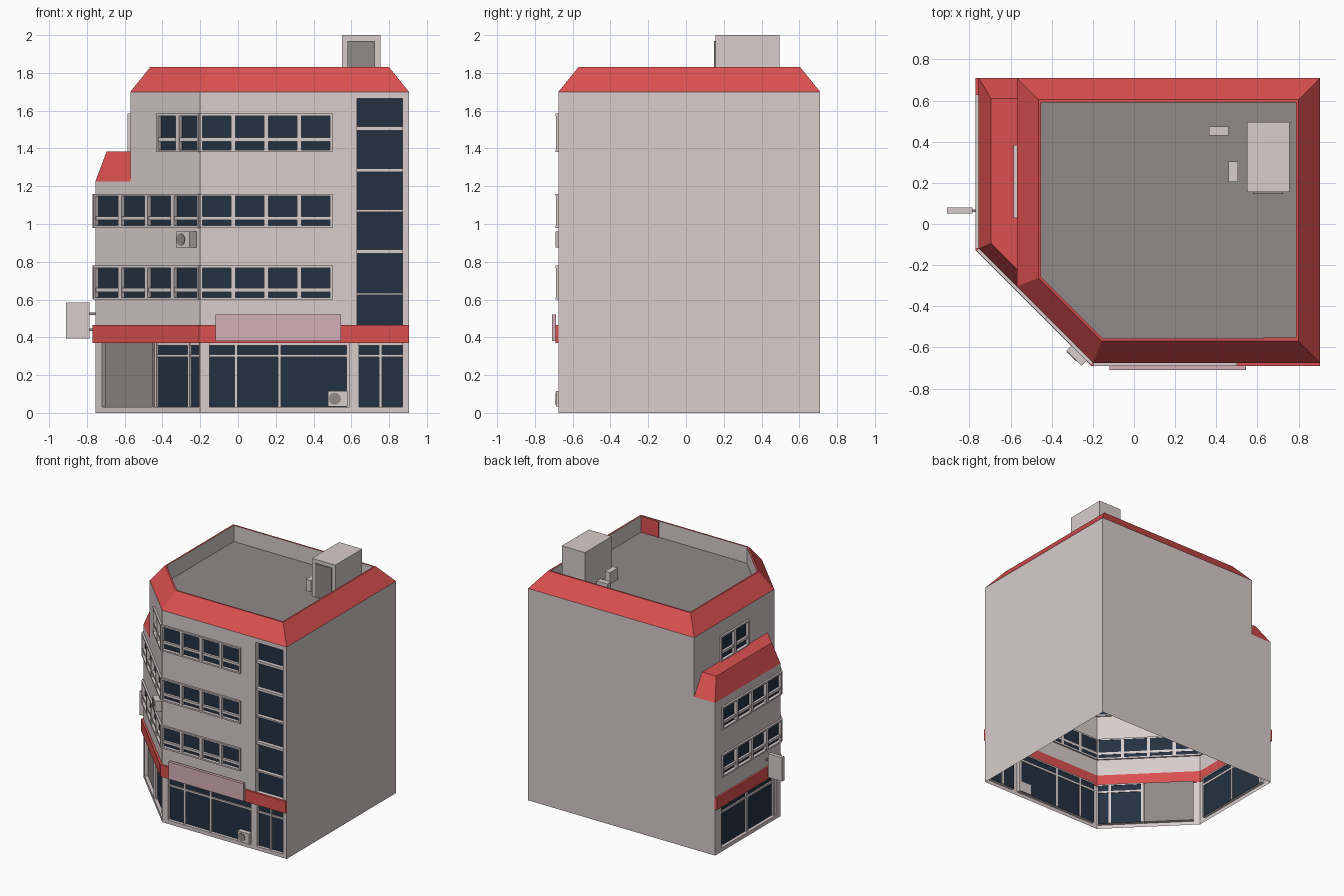
import bpy, bmesh, math
from mathutils import Matrix, Vector

if "Cube" in bpy.data.objects:
    bpy.data.objects.remove(bpy.data.objects["Cube"])


def material(name, rgb):
    m = bpy.data.materials.new(name)
    lin = [(c / 255 / 12.92 if c < 11 else ((c / 255 + 0.055) / 1.055) ** 2.4) for c in rgb]
    m.diffuse_color = (*lin, 1)
    m.use_nodes = True
    m.node_tree.nodes["Principled BSDF"].inputs["Base Color"].default_value = m.diffuse_color
    return m


WALL = material("pale wall", (215, 204, 203))
RED = material("red trim", (220, 80, 80))
PINK = material("pink sign", (215, 176, 185))
GLASS = material("dark glass", (36, 49, 66))
GREY = material("grey roof", (144, 136, 135))


def finish(name, bm, mats, matrix=Matrix()):
    mesh = bpy.data.meshes.new(name)
    bm.to_mesh(mesh)
    bm.free()
    for m in mats:
        mesh.materials.append(m)
    ob = bpy.data.objects.new(name, mesh)
    ob.matrix_world = matrix
    bpy.context.collection.objects.link(ob)
    return ob


def facade(x, y, dx, dy):
    """Local frame of a wall: along the wall, up, outward."""
    d = Vector((dx, dy, 0)).normalized()
    up = Vector((0, 0, 1))
    n = d.cross(up)
    return Matrix(((d.x, 0, n.x, x), (d.y, 0, n.y, y), (0, 1, 0, 0), (0, 0, 0, 1)))


def boxes(name, items, mat, frame=Matrix()):
    """Boxes given as (a0, a1, b0, b1, c0, c1) in the local frame."""
    bm = bmesh.new()
    for a0, a1, b0, b1, c0, c1 in items:
        m = Matrix.Translation(((a0 + a1) / 2, (b0 + b1) / 2, (c0 + c1) / 2)) \
            @ Matrix.Diagonal((a1 - a0, b1 - b0, c1 - c0, 1))
        bmesh.ops.create_cube(bm, size=1, matrix=m)
    return finish(name, bm, [mat], frame)


def wall(name, frame, length, z0, z1, holes=()):
    """Wall sheet with recessed panes; hole = (u0, u1, z0, z1, depth, slot), depth 0 = void."""
    bm = bmesh.new()

    def quad(pts, slot=0):
        bm.faces.new([bm.verts.new(p) for p in pts]).material_index = slot

    us = sorted({0, length, *[h[0] for h in holes], *[h[1] for h in holes]})
    zs = sorted({z0, z1, *[h[2] for h in holes], *[h[3] for h in holes]})
    for a, b in zip(us, us[1:]):
        for c, d in zip(zs, zs[1:]):
            mu, mz = (a + b) / 2, (c + d) / 2
            if not any(h[0] < mu < h[1] and h[2] < mz < h[3] for h in holes):
                quad([(a, c, 0), (b, c, 0), (b, d, 0), (a, d, 0)])
    for a, b, c, d, dep, slot in holes:
        if dep:
            ring = [(a, c), (b, c), (b, d), (a, d)]
            quad([(u, z, -dep) for u, z in ring], slot)
            for p, q in zip(ring, ring[1:] + ring[:1]):
                quad([(*p, 0), (*q, 0), (*q, -dep), (*p, -dep)])
    bmesh.ops.remove_doubles(bm, verts=bm.verts, dist=1e-5)
    return finish(name, bm, [WALL, GLASS, GREY], frame)


def loft(name, rings, slots, mats, cap):
    """Skin a stack of polygon rings and close the last one."""
    bm = bmesh.new()
    vs = [[bm.verts.new((x, y, z)) for x, y in poly] for poly, z in rings]
    for lo, hi, s in zip(vs, vs[1:], slots):
        for i in range(len(lo)):
            j = (i + 1) % len(lo)
            bm.faces.new((lo[i], lo[j], hi[j], hi[i])).material_index = s
    bm.faces.new(vs[-1]).material_index = cap
    return finish(name, bm, mats)


def inset(poly, d):
    """Move every edge of a counter-clockwise polygon inward by d."""
    out = []
    for i, p in enumerate(poly):
        p = Vector(p)
        e = (p - Vector(poly[i - 1])).normalized()
        f = (Vector(poly[(i + 1) % len(poly)]) - p).normalized()
        n, m = Vector((-e.y, e.x)), Vector((-f.y, f.x))
        q = p + (n + m) * d / (1 + n.dot(m))
        out.append((q.x, q.y))
    return out


FRONT = facade(-0.20, -0.675, 1, 0)
CORNER = facade(-0.755, -0.12, 1, -1)
LEFT = facade(-0.755, 0.71, 0, -1)
LEFT_TOP = facade(-0.57, 0.71, 0, -1)
CLEN = 0.785

# upper window rows: bottom, top, transom height
ROWS = [(0.60, 0.78, 0.04), (0.98, 1.16, 0.04), (1.38, 1.585, 0.057)]


def band(name, frame, u0, u1, n, row):
    """Framed window strip of n bays; returns the hole for the wall."""
    z0, z1, t = row
    p, a, b = (u1 - u0) / n, -0.012, 0.015
    bars = [(u0, u1, z0, z0 + 0.012, a, b), (u0, u1, z1 - 0.012, z1, a, b),
            (u0, u1, z0 + t, z0 + t + 0.02, a, 0.008)]
    for i in range(n + 1):
        m = u0 + i * p
        bars.append((max(u0, m - 0.012), min(u1, m + 0.012), z0, z1, a, b - 0.001))
    boxes(name, bars, WALL, frame)
    return (u0 + 0.004, u1 - 0.004, z0 + 0.004, z1 - 0.004, 0.01, 1)


def shopfront(name, frame, u0, u1, mullions, slot=1):
    """Ground floor opening with mullions and a transom."""
    bars = [(m - 0.008, m + 0.008, 0.03, 0.37, -0.03, -0.012) for m in mullions]
    if slot == 1:
        bars += [(u0, u1, 0.295, 0.31, -0.03, -0.014), (u0, u1, 0.358, 0.37, -0.03, -0.014)]
        boxes(name, bars, WALL, frame)
    return (u0, u1, 0.03, 0.37, 0.025, slot)


# front wall, with the tall stair window
holes = [band("front_window_frame", FRONT, 0.0, 0.70, 4, r) for r in ROWS]
holes += [shopfront("front_shop_frame", FRONT, 0.05, 0.79, [0.19, 0.42, 0.782]),
          shopfront("entrance_frame", FRONT, 0.84, 1.07, [0.955]),
          (0.83, 1.07, 0.46, 1.665, 0.04, 1)]
wall("front_wall", FRONT, 1.105, 0, 1.70, holes)
boxes("stair_window_bars", [(0.83, 1.07, z - h, z + h, -0.045, -0.01) for z, h in
      ((1.505, .01), (1.285, .01), (1.07, .006), (0.855, .01), (0.63, .006))], WALL, FRONT)

# chamfered corner wall
holes = [band("corner_window_frame", CORNER, 0.0, CLEN, 4, r) for r in ROWS[:2]]
holes += [band("corner_top_window_frame", CORNER, 0.47, CLEN, 2, ROWS[2]),
          shopfront("corner_shop_frame", CORNER, 0.43, 0.775, [0.438, 0.685]),
          shopfront("shutter", CORNER, 0.05, 0.425, [], 2),
          (0, 0.262, 1.225, 1.70, 0, 0)]
wall("corner_wall", CORNER, CLEN, 0, 1.70, holes)

# left walls, lower and set-back upper
holes = [band("left_window_frame", LEFT, 0.08, 0.83, 4, r) for r in ROWS[:2]]
holes.append(shopfront("left_shop_frame", LEFT, 0.08, 0.77, [0.09, 0.425, 0.76]))
wall("left_wall", LEFT, 0.83, 0, 1.225, holes)
wall("left_upper_wall", LEFT_TOP, 1.015, 1.225, 1.70,
     [band("left_top_window_frame", LEFT_TOP, 0.325, 0.68, 2, ROWS[2])])

# plain right and back walls
wall("right_wall", facade(0.905, -0.675, 0, 1), 1.385, 0, 1.70)
wall("back_wall", facade(0.905, 0.71, -1, 0), 1.66, 0, 1.70, [(1.475, 1.66, 1.225, 1.70, 0, 0)])

# red fascia band around the street sides
for fr, a, b in ((FRONT, -0.006, 1.105), (CORNER, -0.006, CLEN + 0.006), (LEFT, 0, 0.836)):
    boxes("red_band", [(a, b, 0.37, 0.465, -0.003, 0.016)], RED, fr)

# main sloped roof edge, parapet and deck
plan = [(-0.57, 0.71), (-0.57, -0.305), (-0.20, -0.675), (0.905, -0.675), (0.905, 0.71)]
loft("main_roof", [(plan, 1.70), (inset(plan, 0.105), 1.83),
                   (inset(plan, 0.118), 1.83), (inset(plan, 0.118), 1.70)],
     [0, 0, 1], [RED, WALL, GREY], 2)
boxes("parapet_red_patch", [(0.63, 0.787, -0.558, -0.552, 1.70, 1.828)], RED)

# lower roof over the left step
low = [(-0.755, 0.71), (-0.755, -0.12), (-0.57, -0.305), (-0.57, 0.71)]
top = [(-0.695, 0.61), (-0.695, -0.095), (-0.57, -0.22), (-0.57, 0.61)]
loft("left_roof", [(low, 1.225), (top, 1.385)], [0], [RED], 0)

# stair house and small units on the roof deck
boxes("stair_house", [(0.55, 0.755, 0.155, 0.495, 1.70, 2.0)], WALL)
boxes("stair_house_door", [(0.58, 0.725, 0.147, 0.156, 1.70, 1.97)], GREY)
boxes("roof_units", [(0.365, 0.46, 0.43, 0.475, 1.70, 1.79),
                     (0.46, 0.505, 0.205, 0.305, 1.70, 1.79)], WALL)

# signs
boxes("front_sign", [(0.08, 0.745, 0.38, 0.52, 0.012, 0.035)], PINK, FRONT)
boxes("hanging_sign", [(-0.91, -0.785, 0.05, 0.08, 0.395, 0.585)], WALL)
boxes("sign_brackets", [(-0.787, -0.75, 0.059, 0.071, z - 0.006, z + 0.006)
                        for z in (0.44, 0.525)], GREY)


# air conditioners with fan discs
def air_unit(frame, u, z, d0, d1):
    boxes("air_unit", [(u - 0.052, u + 0.052, z - 0.042, z + 0.042, d0, d1)], WALL, frame)
    bm = bmesh.new()
    bmesh.ops.create_cone(bm, cap_ends=True, segments=12, radius1=0.032, radius2=0.032,
                          depth=0.006, matrix=Matrix.Translation((u - 0.015, z, d1)))
    finish("air_unit_fan", bm, [GREY], frame)


air_unit(CORNER, 0.704, 0.918, 0, 0.05)
air_unit(FRONT, 0.728, 0.075, -0.03, 0.012)
